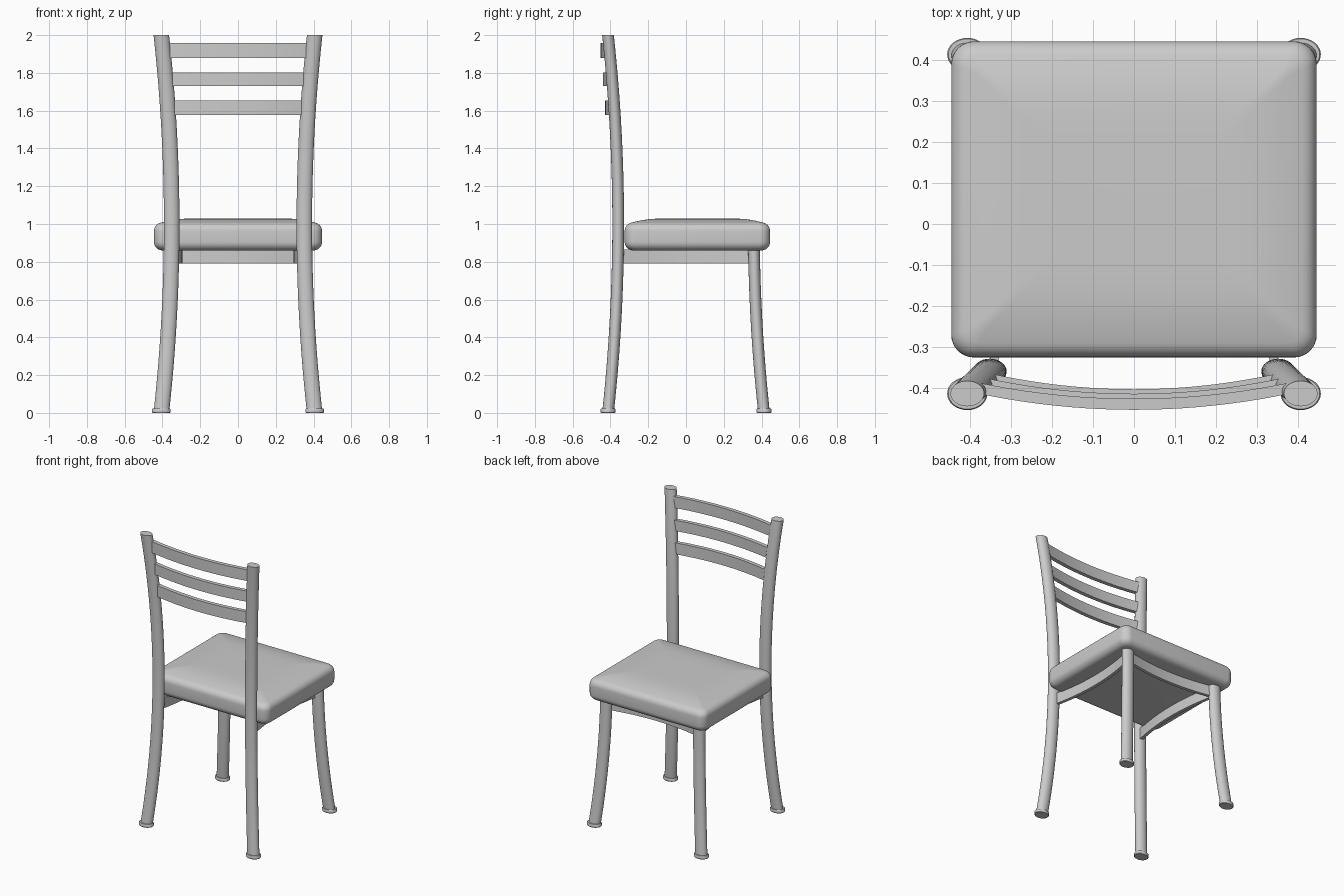
import bpy, bmesh
from math import cos, sin, pi

if "Cube" in bpy.data.objects:
    bpy.data.objects.remove(bpy.data.objects["Cube"])


def loft(name, rings, angle=40):
    """Skin a list of equal-length closed rings and cap both ends."""
    bm = bmesh.new()
    loops = [[bm.verts.new(p) for p in ring] for ring in rings]
    n = len(loops[0])
    for a, b in zip(loops, loops[1:]):
        for i in range(n):
            j = (i + 1) % n
            bm.faces.new((a[i], a[j], b[j], b[i]))
    bm.faces.new(loops[0][::-1])
    bm.faces.new(loops[-1])
    bmesh.ops.recalc_face_normals(bm, faces=bm.faces)
    mesh = bpy.data.meshes.new(name)
    bm.to_mesh(mesh)
    bm.free()
    ob = bpy.data.objects.new(name, mesh)
    bpy.context.collection.objects.link(ob)
    bpy.ops.object.select_all(action='DESELECT')
    ob.select_set(True)
    bpy.context.view_layer.objects.active = ob
    bpy.ops.object.shade_smooth_by_angle(angle=angle * pi / 180)
    return ob


def ellipse(x, y, z, rx, ry, n=32):
    return [(x + rx * cos(2 * pi * i / n), y + ry * sin(2 * pi * i / n), z)
            for i in range(n)]


def leg_axis(z):
    """Splayed leg centre line: distance out in x and y at a height."""
    t = (z - 1) ** 2
    return 0.351 + 0.055 * t, 0.359 + 0.054 * t


def leg(name, sx, sy, top, steps):
    rings = []
    for i in range(steps + 1):
        z = 0.01 + (top - 0.01) * i / steps
        x, y = leg_axis(z)
        rings.append(ellipse(sx * x, sy * y, z, 0.041, 0.031))
    loft(name, rings)
    x, y = leg_axis(0)
    foot = [(0.046, 0.0), (0.049, 0.003), (0.049, 0.018), (0.046, 0.022)]
    loft(name + "_foot", [ellipse(sx * x, sy * y, z, r, r * 0.82) for r, z in foot])


def bowed_bar(name, half, y_mid, bow, thick, z0, z1, place=lambda x, y: (x, y), n=20):
    """Flat bar along x, its middle at y_mid and its ends offset by bow."""
    rings = []
    for i in range(n + 1):
        t = 2 * i / n - 1
        y = y_mid + bow * t * t
        rings.append([(*place(half * t, y + d), z) for d, z in
                      ((-thick / 2, z0), (thick / 2, z0), (thick / 2, z1), (-thick / 2, z1))])
    loft(name, rings, 30)


# Legs with feet
for side, sx in (("left", -1), ("right", 1)):
    leg("back_leg_" + side, sx, -1, 2.0, 28)
    leg("front_leg_" + side, sx, 1, 0.87, 14)

# Backrest slats
for i, (z0, z1, y) in enumerate([(1.577, 1.655, -0.416), (1.73, 1.803, -0.427),
                                 (1.88, 1.957, -0.439)]):
    x_end, _ = leg_axis((z0 + z1) / 2)
    bowed_bar(f"back_slat_{i + 1}", x_end - 0.01, y, 0.041, 0.027, z0, z1)

# Aprons, bowed inwards under the seat
bowed_bar("front_apron", 0.345, 0.315, 0.04, 0.022, 0.79, 0.865)
for side, sx in (("left", -1), ("right", 1)):
    bowed_bar("side_apron_" + side, 0.35, 0.305, 0.04, 0.022, 0.79, 0.865,
              lambda a, b, s=sx: (s * b, a))


# Cushioned seat
def rounded_rect(inset, z, hx=0.445, hy=0.385, cy=0.06, radius=0.055, n=8):
    r = max(radius - inset * 0.6, 0.015)
    pts = []
    for k, (sx, sy) in enumerate(((1, 1), (-1, 1), (-1, -1), (1, -1))):
        for i in range(n + 1):
            a = (k + i / n) * pi / 2
            pts.append((sx * (hx - inset - r) + r * cos(a),
                        cy + sy * (hy - inset - r) + r * sin(a), z))
    return pts


R = 0.045
profile = [(R * (1 - sin(a)), 0.86 + R * (1 - cos(a)))
           for a in (pi / 2 * i / 6 for i in range(7))]
profile += [(R * (1 - cos(a)), 0.963 + R * sin(a))
            for a in (pi / 2 * i / 7 for i in range(7))]
profile += [(0.06, 1.013), (0.09, 1.02), (0.13, 1.026), (0.18, 1.029), (0.24, 1.03)]
loft("seat", [rounded_rect(i, z) for i, z in profile], 50)
